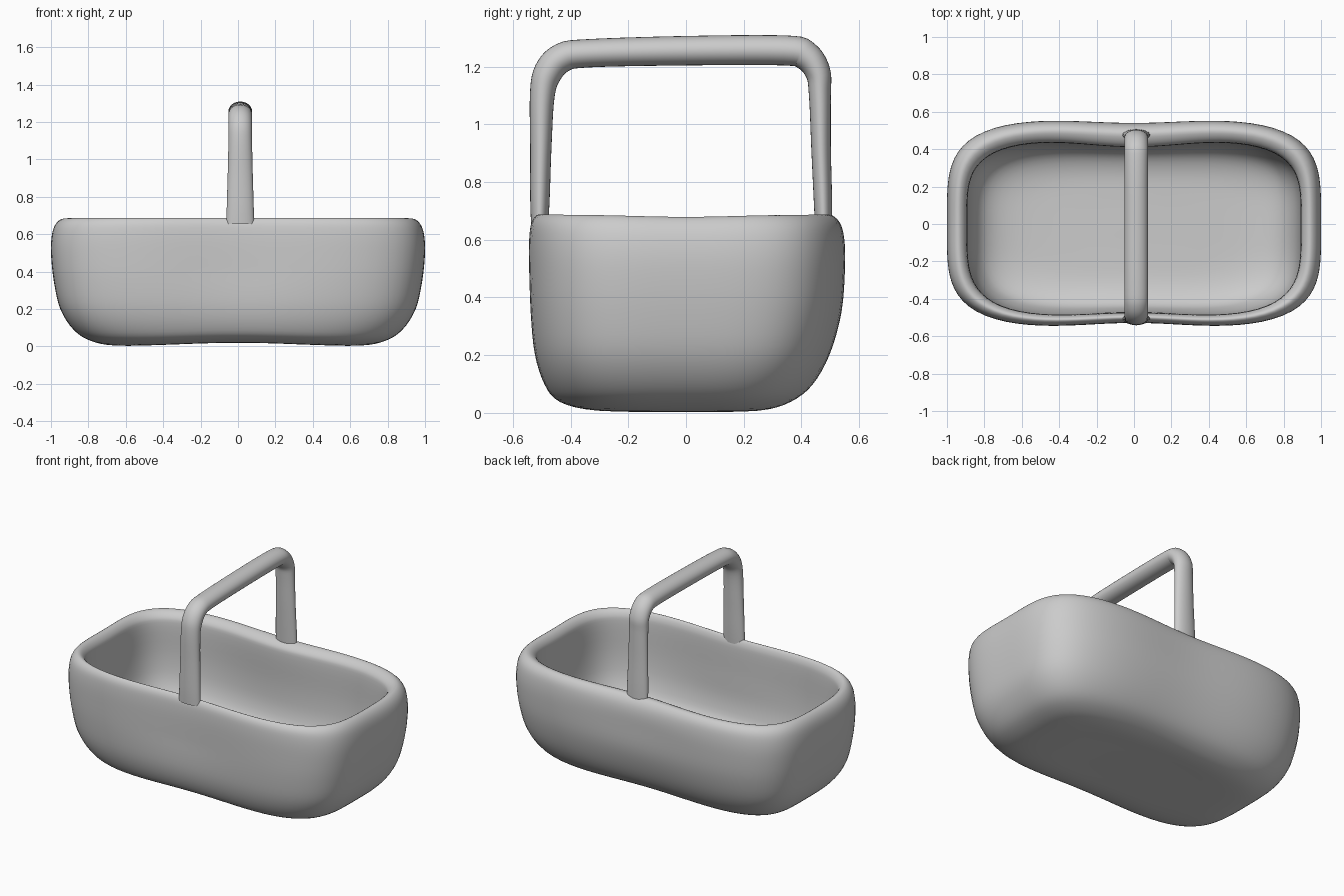
import bpy, bmesh
from math import sin, cos, pi, exp
from mathutils import Vector

if "Cube" in bpy.data.objects:
    bpy.data.objects.remove(bpy.data.objects["Cube"])


def spline(rows, steps):
    """Smooth Catmull-Rom resampling of rows of numbers."""
    out = []
    for i in range(len(rows) - 1):
        p0, p1 = rows[max(i - 1, 0)], rows[i]
        p2, p3 = rows[i + 1], rows[min(i + 2, len(rows) - 1)]
        for k in range(steps):
            t = k / steps
            out.append([0.5 * (2 * b + (c - a) * t + (2 * a - 5 * b + 4 * c - d) * t * t
                               + (3 * b - a - 3 * c + d) * t ** 3)
                        for a, b, c, d in zip(p0, p1, p2, p3)])
    out.append(list(rows[-1]))
    return out


def loft(name, rings):
    """Skin a list of closed rings, capping both ends."""
    bm = bmesh.new()
    loops = [[bm.verts.new(p) for p in ring] for ring in rings]
    n = len(loops[0])
    for a, b in zip(loops, loops[1:]):
        for i in range(n):
            j = (i + 1) % n
            bm.faces.new((a[i], a[j], b[j], b[i]))
    bm.faces.new(loops[0][::-1])
    bm.faces.new(loops[-1])
    bmesh.ops.recalc_face_normals(bm, faces=bm.faces)
    for f in bm.faces:
        f.smooth = True
    mesh = bpy.data.meshes.new(name)
    bm.to_mesh(mesh)
    bm.free()
    obj = bpy.data.objects.new(name, mesh)
    bpy.context.collection.objects.link(obj)
    return obj


# Basket body: height, half width, front depth, back depth, back waist
body_rows = [
    (0.000, 0.02, 0.01, 0.01, 0.00),
    (0.000, 0.35, 0.18, 0.15, 0.00),
    (0.002, 0.65, 0.34, 0.28, 0.00),
    (0.030, 0.79, 0.445, 0.37, 0.01),
    (0.090, 0.88, 0.495, 0.445, 0.02),
    (0.200, 0.95, 0.532, 0.507, 0.03),
    (0.350, 0.985, 0.550, 0.548, 0.03),
    (0.500, 1.000, 0.556, 0.562, 0.04),
    (0.600, 0.995, 0.556, 0.560, 0.04),
    (0.660, 0.975, 0.548, 0.545, 0.05),
    (0.687, 0.940, 0.525, 0.510, 0.06),
    (0.660, 0.905, 0.505, 0.465, 0.09),
    (0.600, 0.893, 0.498, 0.452, 0.09),
    (0.400, 0.885, 0.495, 0.450, 0.07),
    (0.250, 0.855, 0.475, 0.43, 0.05),
    (0.150, 0.780, 0.43, 0.38, 0.03),
    (0.100, 0.620, 0.32, 0.28, 0.02),
    (0.090, 0.300, 0.15, 0.14, 0.01),
    (0.090, 0.020, 0.01, 0.01, 0.00),
]


def body_ring(row, sides=120, n=4.0):
    z, half, front, back, waist = row
    ring = []
    for i in range(sides):
        c, s = cos(2 * pi * i / sides), sin(2 * pi * i / sides)
        r = (abs(c) ** n + abs(s) ** n) ** (-1 / n)
        x = half * r * c
        dip = exp(-(x / 0.38) ** 2)
        front_waist = 0.05 * min(1, z / 0.4)
        y = r * s * (back * (1 - waist * dip) if s > 0 else front * (1 - front_waist * dip))
        lift = 0.02 * exp(-(x / 0.45) ** 2) * max(0, 1 - z / 0.3)
        sag = 0.008 * exp(-(y / 0.25) ** 2) * max(0, (z - 0.5) / 0.19)
        ring.append((x, y, z + lift - sag))
    return ring


loft("basket_body", [body_ring(r) for r in spline(body_rows, 4)])

# Carry handle: y, z, half width in x, half thickness along the arch
handle_rows = [
    (-0.507, 0.655, 0.074, 0.030),
    (-0.506, 0.75, 0.072, 0.034),
    (-0.503, 0.92, 0.067, 0.037),
    (-0.498, 1.10, 0.063, 0.043),
    (-0.478, 1.18, 0.063, 0.050),
    (-0.430, 1.23, 0.063, 0.051),
    (-0.340, 1.246, 0.063, 0.049),
    (0.000, 1.255, 0.063, 0.051),
    (0.340, 1.256, 0.063, 0.052),
    (0.415, 1.238, 0.063, 0.051),
    (0.457, 1.18, 0.063, 0.044),
    (0.464, 1.10, 0.063, 0.038),
    (0.468, 0.92, 0.067, 0.034),
    (0.474, 0.75, 0.072, 0.032),
    (0.477, 0.645, 0.074, 0.030),
]
path = spline(handle_rows, 5)
rings = []
for i, (y, z, wide, thick) in enumerate(path):
    a, b = path[max(i - 1, 0)], path[min(i + 1, len(path) - 1)]
    t = Vector((0, b[0] - a[0], b[1] - a[1])).normalized()
    normal = Vector((0, -t.z, t.y))
    rings.append([Vector((0.012, y, z)) + Vector((wide * cos(k * pi / 14), 0, 0))
                  + normal * thick * sin(k * pi / 14) for k in range(28)])
handle = loft("carry_handle", rings)
bpy.context.view_layer.objects.active = handle
handle.select_set(True)
bpy.ops.object.shade_smooth_by_angle()
